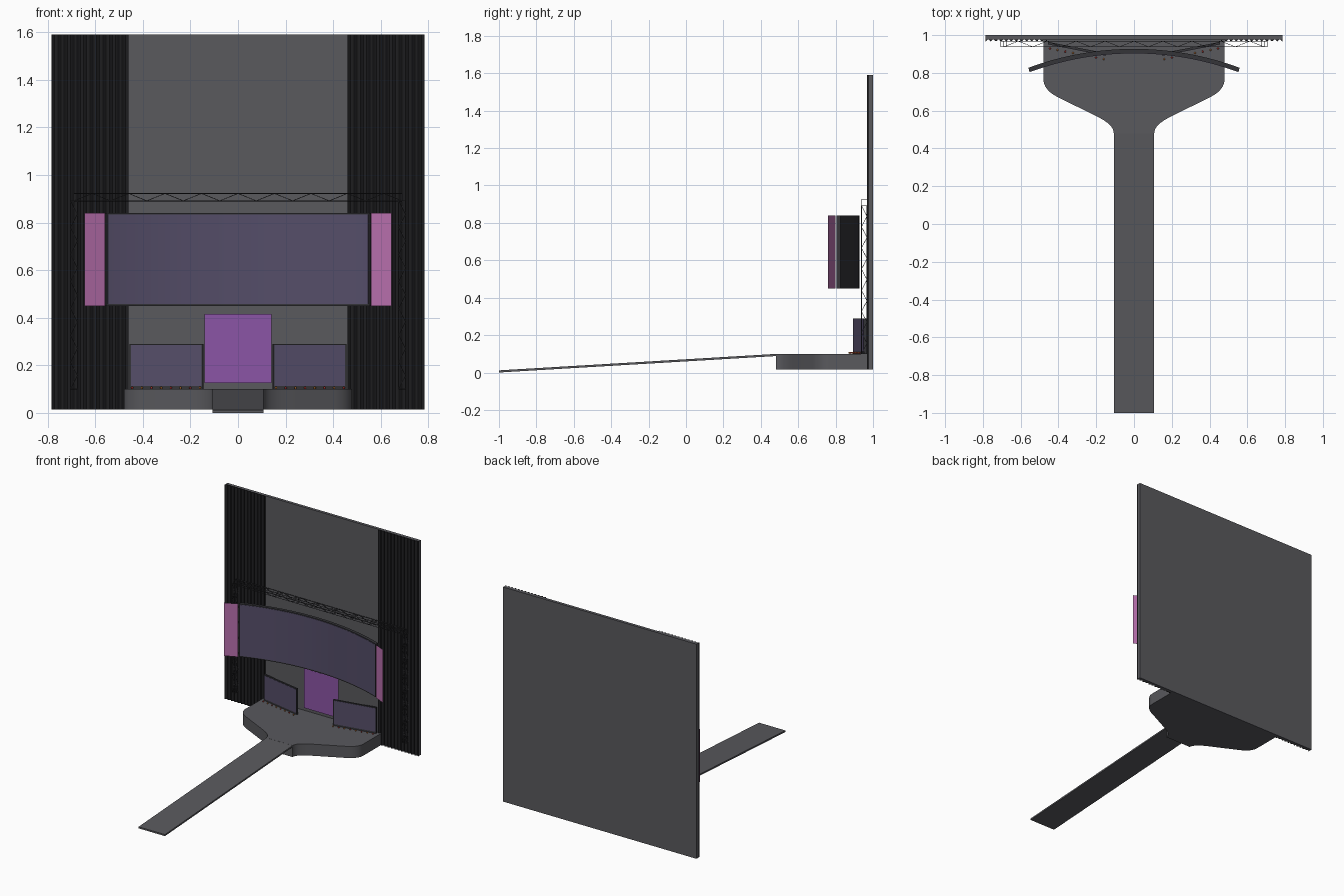
import bpy, bmesh, math
from mathutils import Vector, Matrix

if "Cube" in bpy.data.objects:
    bpy.data.objects.remove(bpy.data.objects["Cube"])


def material(name, rgb):
    m = bpy.data.materials.new(name)
    m.diffuse_color = (*rgb, 1)
    m.use_nodes = True
    m.node_tree.nodes["Principled BSDF"].inputs["Base Color"].default_value = m.diffuse_color
    return m


GREY = material("stage_grey", (0.10, 0.10, 0.11))
DARK = material("curtain_black", (0.015, 0.015, 0.017))
FRAME = material("frame_black", (0.035, 0.035, 0.04))
SCREEN = material("screen_violet", (0.09, 0.075, 0.14))
PINK = material("banner_pink", (0.48, 0.16, 0.42))
PURPLE = material("banner_purple", (0.26, 0.09, 0.38))
RED = material("lamp_red", (0.6, 0.05, 0.04))
ORANGE = material("lamp_orange", (0.6, 0.2, 0.04))


def finish(name, bm, mat, smooth=False):
    bmesh.ops.recalc_face_normals(bm, faces=bm.faces)
    me = bpy.data.meshes.new(name)
    bm.to_mesh(me)
    bm.free()
    ob = bpy.data.objects.new(name, me)
    bpy.context.collection.objects.link(ob)
    me.materials.append(mat)
    if smooth:
        bpy.ops.object.select_all(action='DESELECT')
        ob.select_set(True)
        bpy.context.view_layer.objects.active = ob
        bpy.ops.object.shade_smooth_by_angle(angle=math.radians(35))
    return ob


def prism(name, outline, z0, z1, mat, smooth=False):
    """Extrude an (x, y) outline from z0 to z1."""
    bm = bmesh.new()
    face = bm.faces.new([bm.verts.new((x, y, z0)) for x, y in outline])
    ext = bmesh.ops.extrude_face_region(bm, geom=[face])
    for v in ext['geom']:
        if isinstance(v, bmesh.types.BMVert):
            v.co.z = z1
    return finish(name, bm, mat, smooth)


def sheet(name, a, b, z0, z1, mat):
    """Thin upright panel between plan points a and b."""
    bm = bmesh.new()
    bm.faces.new([bm.verts.new(p) for p in
                  ((*a, z0), (*b, z0), (*b, z1), (*a, z1))])
    return finish(name, bm, mat)


def bezier(p0, p1, p2, n=8):
    return [tuple((1 - t) ** 2 * a + 2 * t * (1 - t) * b + t * t * c
                  for a, b, c in zip(p0, p1, p2))
            for t in (i / n for i in range(n + 1))]


# Back wall
prism("back_wall", [(-.785, .978), (.785, .978), (.785, 1), (-.785, 1)], .015, 1.59, GREY)

# Pleated curtains on both sides of the wall
for s, side in ((-1, "left"), (1, "right")):
    n = 96
    folds = [(s * (.46 + .325 * i / n),
              .9725 - .0055 * math.cos(2 * math.pi * 12 * i / n)) for i in range(n + 1)]
    prism(f"{side}_curtain", folds + [(s * .785, .979), (s * .46, .979)], .015, 1.59, DARK, True)

# Stage floor, flaring out from the runway
half = [(.48, .978)]
half += bezier((.48, .77), (.48, .712), (.41, .675))
half += bezier((.20, .571), (.107, .527), (.107, .48))
prism("stage", half + [(-x, y) for x, y in reversed(half)], .015, .10, GREY, True)

# Sloped runway
bm = bmesh.new()
ends = []
for x in (-.107, .107):
    ends.append([bm.verts.new((x, y, z)) for y, z in
                 ((-1, 0), (.482, .088), (.482, .0995), (-1, .0115))])
bm.faces.new(ends[0])
bm.faces.new(ends[1])
for i in range(4):
    j = (i + 1) % 4
    bm.faces.new((ends[0][i], ends[0][j], ends[1][j], ends[1][i]))
finish("runway", bm, GREY)

# Curved main screen: case and picture face
CY, R = -.685, 1.59


def arc(radius, half_angle, n=32):
    angles = [half_angle * (2 * i / n - 1) for i in range(n + 1)]
    return [(radius * math.sin(a), CY + radius * math.cos(a)) for a in angles]


prism("main_screen_case", arc(R, .356) + arc(R + .022, .354)[::-1], .45, .84, FRAME, True)
prism("main_screen_face", arc(R - .002, .352) + arc(R + .002, .352)[::-1],
      .458, .834, SCREEN, True)

# Side banners, low angled screens and footlights
for s, side in ((-1, "left"), (1, "right")):
    sheet(f"{side}_banner", (s * .56, .798), (s * .645, .76), .45, .84, PINK)
    a, b = Vector((s * .148, .892)), Vector((s * .456, .952))
    d = (b - a).normalized()
    back = Vector((-d.y * s, d.x * s))
    prism(f"{side}_low_screen_case", [a, b, b + back * .012, a + back * .012],
          .10, .29, FRAME)
    a2, b2 = a + d * .006, b - d * .006
    prism(f"{side}_low_screen_face",
          [a2 - back * .0015, b2 - back * .0015, b2 + back * .002, a2 + back * .002],
          .113, .285, SCREEN)
    for i in range(8):
        p = Vector((s * .16, .873)).lerp(Vector((s * .445, .929)), i / 7)
        bm = bmesh.new()
        bmesh.ops.create_uvsphere(bm, u_segments=10, v_segments=6, radius=.005,
                                  matrix=Matrix.Translation((p.x, p.y, .105)))
        finish(f"{side}_footlight_{i + 1}", bm, RED if i % 2 else ORANGE, True)

# Central doorway banner
sheet("centre_banner", (-.14, .965), (.14, .965), .125, .415, PURPLE)


# Lattice trusses: four chords, square frames and crossing braces
def bar(bm, p, q, r=.0015):
    p, q = Vector(p), Vector(q)
    rot = (q - p).to_track_quat('Z', 'Y').to_matrix().to_4x4()
    bmesh.ops.create_cone(bm, cap_ends=True, segments=6, radius1=r, radius2=r,
                          depth=(q - p).length,
                          matrix=Matrix.Translation((p + q) / 2) @ rot)


def truss(name, start, end, u, v, bays):
    bm = bmesh.new()
    start, end, u, v = Vector(start), Vector(end), Vector(u), Vector(v)
    offs = [-u - v, u - v, u + v, -u + v]
    for o in offs:
        bar(bm, start + o, end + o, .002)
    for i in range(bays):
        p, q = start.lerp(end, i / bays), start.lerp(end, (i + 1) / bays)
        for k in range(4):
            o1, o2 = offs[k], offs[(k + 1) % 4]
            if (i + k // 2) % 2:
                o1, o2 = o2, o1
            bar(bm, p + o1, q + o2, .0013)
    for p in (start, end):
        for k in range(4):
            bar(bm, p + offs[k], p + offs[(k + 1) % 4])
    finish(name, bm, FRAME)


truss("top_truss", (-.69, .953, .907), (.69, .953, .907), (0, .015, 0), (0, 0, .0155), 18)
for s, side in ((-1, "left"), (1, "right")):
    truss(f"{side}_truss_post", (s * .69, .953, .10), (s * .69, .953, .892),
          (.0145, 0, 0), (0, .015, 0), 14)
